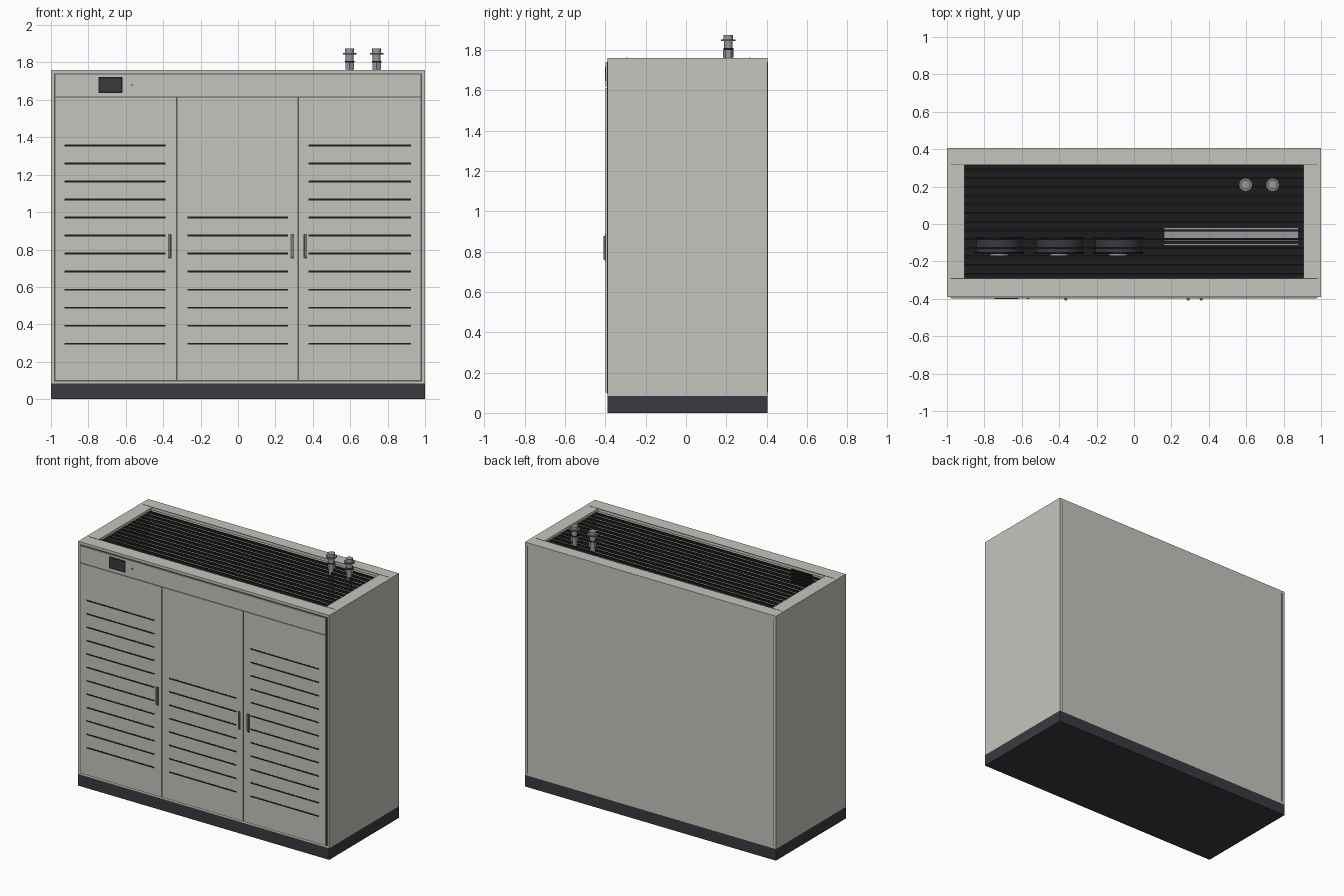
import bpy
import math

cube = bpy.data.objects.get("Cube")
if cube:
    bpy.data.objects.remove(cube, do_unlink=True)


def material(name, r, g, b):
    m = bpy.data.materials.new(name)
    m.use_nodes = True
    m.diffuse_color = (r, g, b, 1)
    m.node_tree.nodes["Principled BSDF"].inputs["Base Color"].default_value = (r, g, b, 1)
    return m


PANEL = material("light grey panel", 0.56, 0.56, 0.52)
PLINTH = material("charcoal", 0.042, 0.041, 0.05)
BLACK = material("black", 0.012, 0.012, 0.013)
SEAM = material("seam grey", 0.1, 0.1, 0.095)
METAL = material("metal grey", 0.32, 0.32, 0.34)
HANDLE = material("handle grey", 0.2, 0.2, 0.2)


def box(name, x, y, z, mat, bevel=0):
    """Box given by its low and high limit on each axis."""
    bpy.ops.mesh.primitive_cube_add(size=1)
    o = bpy.context.object
    o.name = name
    for v in o.data.vertices:
        v.co = [a + (b - a) * (c + 0.5) for (a, b), c in zip((x, y, z), v.co)]
    o.data.materials.append(mat)
    if bevel:
        m = o.modifiers.new("Bevel", "BEVEL")
        m.width = bevel
        m.segments = 2
    return o


def cylinder(name, center, radius, depth, mat, sides=24, along_y=False):
    rot = (math.pi / 2, 0, 0) if along_y else (0, 0, 0)
    bpy.ops.mesh.primitive_cylinder_add(vertices=sides, radius=radius, depth=depth,
                                        location=center, rotation=rot)
    o = bpy.context.object
    o.name = name
    o.data.materials.append(mat)
    if sides > 6:
        bpy.ops.object.shade_smooth_by_angle()
    return o


FRONT, BACK, TOP, BASE = -0.39, 0.405, 1.76, 0.083
WALL = 0.015

# Plinth and dark interior floor
box("plinth", (-1, 1), (FRONT, BACK), (0, BASE), PLINTH)
box("interior_floor", (-0.985, 0.985), (FRONT + WALL, BACK - WALL), (BASE, BASE + 0.005), BLACK)

# Hollow cabinet shell
for side, s in (("left", 1), ("right", -1)):
    box(side + "_wall", sorted((s, s * (1 - WALL))), (FRONT, BACK), (BASE, TOP), PANEL)
    box(side + "_top_rim", sorted((s * 0.905, s * (1 - WALL))), (-0.29, 0.315), (TOP - 0.02, TOP), PANEL)
    box(side + "_back_seam", sorted((s * 0.976, s * 0.982)), (BACK, BACK + 0.001), (0.1, 1.74), SEAM)
inner = (-1 + WALL, 1 - WALL)
box("front_wall", inner, (FRONT, FRONT + WALL), (BASE, TOP), PANEL)
box("back_wall", inner, (BACK - WALL, BACK), (BASE, TOP), PANEL)
box("front_top_rim", inner, (FRONT + WALL, -0.29), (TOP - 0.02, TOP), PANEL)
box("back_top_rim", inner, (0.315, BACK - WALL), (TOP - 0.02, TOP), PANEL)
for name, y in (("front", -0.292), ("back", 0.317)):
    box(name + "_rim_seam", (-0.98, 0.98), (y - 0.002, y + 0.002), (TOP, TOP + 0.001), SEAM)

# Doors and control panel over a dark seam backing
box("door_seams", (-0.985, 0.985), (FRONT - 0.002, FRONT), (0.095, 1.742), SEAM)
DOOR_FACE = FRONT - 0.008
box("control_panel", (-0.977, 0.977), (DOOR_FACE, FRONT - 0.001), (1.617, 1.736), PANEL)
doors = (("right", -0.977, -0.331, 12), ("middle", -0.323, 0.318, 8), ("left", 0.326, 0.977, 12))
for name, x0, x1, slots in doors:
    box(name + "_door", (x0, x1), (DOOR_FACE, FRONT - 0.001), (0.102, 1.612), PANEL)
    inset = 0.052
    sx0 = x0 + inset if name != "right" else -0.927
    sx1 = x1 - inset if name != "right" else -0.387
    for i in range(slots):
        z = 0.296 + i * 0.0964
        box(f"{name}_door_slot_{i + 1}", (sx0, sx1), (DOOR_FACE - 0.001, DOOR_FACE),
            (z - 0.005, z + 0.005), BLACK)

# Door handles: recess plate with a raised grip
for i, x in enumerate((-0.365, 0.29, 0.36)):
    box(f"handle_plate_{i + 1}", (x - 0.009, x + 0.009), (DOOR_FACE - 0.003, DOOR_FACE), (0.752, 0.884), SEAM)
    box(f"handle_grip_{i + 1}", (x - 0.006, x + 0.006), (DOOR_FACE - 0.01, DOOR_FACE), (0.758, 0.878),
        HANDLE, 0.002)

# Display, its housing inside the cabinet, and an indicator
box("display_frame", (-0.747, -0.618), (DOOR_FACE - 0.002, DOOR_FACE), (1.638, 1.722), BLACK)
box("display_screen", (-0.74, -0.625), (DOOR_FACE - 0.003, DOOR_FACE), (1.646, 1.714), PLINTH)
box("display_housing", (-0.747, -0.618), (FRONT + WALL, -0.31), (1.638, 1.722), BLACK)
cylinder("indicator", (-0.565, DOOR_FACE - 0.001, 1.68), 0.006, 0.004, HANDLE, 16, True)

# Top grille blades
for i in range(13):
    y = -0.267 + i * 0.0465
    box(f"grille_blade_{i + 1}", (-0.93, 0.93), (y - 0.005, y + 0.005), (1.725, 1.742), BLACK)

# Fans below the grille
for i, x in enumerate((-0.72, -0.4, -0.085)):
    cylinder(f"fan_drum_{i + 1}", (x, -0.115, 0.95), 0.125, 0.09, PLINTH, 32, True)
    for y in (-0.075, -0.155):
        cylinder(f"fan_ring_{i + 1}", (x, y, 0.95), 0.133, 0.012, BLACK, 32, True)
    cylinder(f"fan_hub_{i + 1}", (x, -0.167, 0.95), 0.05, 0.015, METAL, 24, True)

# Heat exchanger block
box("heat_exchanger", (0.16, 0.88), (-0.09, -0.018), (0.5, 1.2), METAL)
box("heat_exchanger_plate", (0.16, 0.88), (-0.115, -0.104), (0.5, 1.2), METAL)

# Pipe fittings: stacked radius, low z, high z
STACK = (("pipe", 0.018, 1.5, 1.765, METAL, 24), ("nut", 0.026, 1.762, 1.8, METAL, 6),
         ("gasket", 0.025, 1.8, 1.808, BLACK, 24), ("body", 0.021, 1.808, 1.846, METAL, 24),
         ("flange", 0.036, 1.844, 1.852, HANDLE, 24), ("cap", 0.024, 1.852, 1.874, METAL, 24))
for i, x in enumerate((0.597, 0.741)):
    for name, r, z0, z1, mat, sides in STACK:
        cylinder(f"fitting_{name}_{i + 1}", (x, 0.21, (z0 + z1) / 2), r, z1 - z0, mat, sides)
